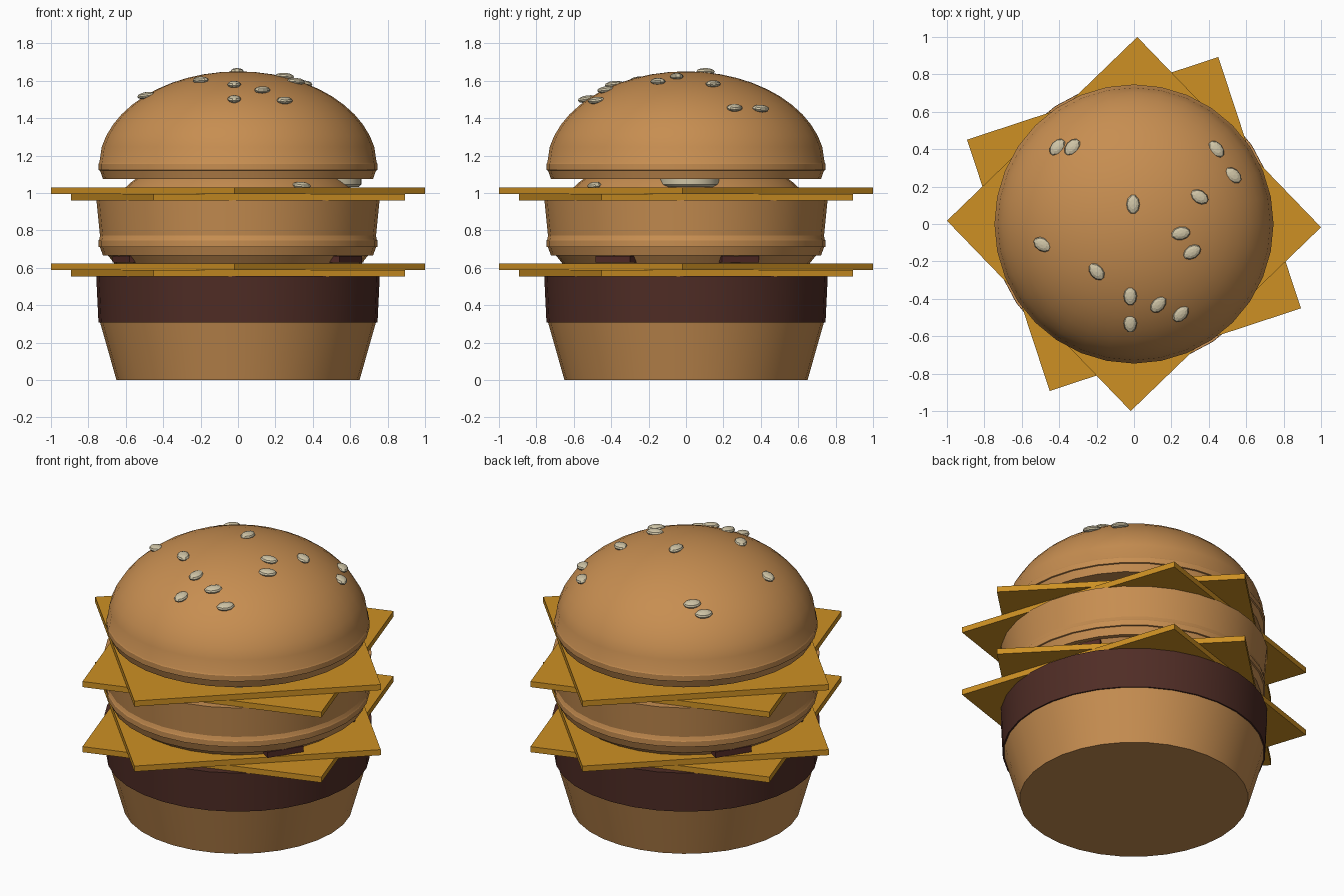
import bpy, bmesh, math
from mathutils import Vector, Matrix

cube = bpy.data.objects.get("Cube")
if cube:
    bpy.data.objects.remove(cube, do_unlink=True)


def material(name, rgb):
    m = bpy.data.materials.new(name)
    m.use_nodes = True
    m.diffuse_color = (*rgb, 1)
    bsdf = m.node_tree.nodes["Principled BSDF"]
    bsdf.inputs["Base Color"].default_value = (*rgb, 1)
    bsdf.inputs["Roughness"].default_value = 0.7
    return m


BUN = material("toasted bun", (0.57, 0.27, 0.082))
CHEESE = material("cheese yellow", (0.61, 0.28, 0.017))
MEAT = material("grilled meat", (0.080, 0.026, 0.019))
BACON = material("bacon red", (0.085, 0.024, 0.020))
SEED = material("sesame cream", (0.62, 0.55, 0.38))


def finish(bm, name, mat, smooth=True):
    bmesh.ops.recalc_face_normals(bm, faces=bm.faces)
    mesh = bpy.data.meshes.new(name)
    bm.to_mesh(mesh)
    bm.free()
    mesh.materials.append(mat)
    ob = bpy.data.objects.new(name, mesh)
    bpy.context.collection.objects.link(ob)
    if smooth:
        bpy.ops.object.select_all(action="DESELECT")
        ob.select_set(True)
        bpy.context.view_layer.objects.active = ob
        bpy.ops.object.shade_smooth_by_angle(angle=math.radians(30))
    return ob


def lathe(name, profile, mat, segments=32, centre=(0, 0)):
    """Turn a (radius, height) profile around a vertical axis; open ends are capped."""
    bm = bmesh.new()
    rings = []
    for r, z in profile:
        count = 1 if r == 0 else segments
        rings.append([bm.verts.new((centre[0] + r * math.cos(math.tau * i / segments),
                                    centre[1] + r * math.sin(math.tau * i / segments), z))
                      for i in range(count)])
    for a, b in zip(rings, rings[1:]):
        for i in range(segments):
            j = (i + 1) % segments
            if len(b) == 1:
                bm.faces.new((a[i], a[j], b[0]))
            else:
                bm.faces.new((a[i], a[j], b[j], b[i]))
    for ring in (rings[0], rings[-1]):
        if len(ring) > 1:
            bm.faces.new(ring)
    return finish(bm, name, mat)


def slab(name, size, z, angle, mat):
    """Flat box centred on the axis, turned by an angle in degrees."""
    bm = bmesh.new()
    bmesh.ops.create_cube(bm, size=1)
    bm.transform(Matrix.Translation((0, 0, z)) @ Matrix.Rotation(math.radians(angle), 4, "Z")
                 @ Matrix.Diagonal((*size, 1)))
    return finish(bm, name, mat, smooth=False)


DOME_R, DOME_H, DOME_Z = 0.745, 0.51, 1.14


def crown(name, dz):
    """Domed bun with a stepped rim."""
    prof = [(0.722, 1.075), (0.738, 1.12), (0.746, 1.122), (0.746, 1.155), (0.741, 1.163)]
    for i in range(1, 13):
        t = math.radians(5 + 85 * i / 12)
        prof.append((0 if i == 12 else DOME_R * math.cos(t), DOME_Z + DOME_H * math.sin(t)))
    return lathe(name, [(r, z + dz) for r, z in prof], BUN)


def seed(name, x, y, angle, dz=0.0):
    """Small oval seed resting on the dome, leaning slightly with its slope."""
    z = DOME_Z + DOME_H * math.sqrt(1 - (x * x + y * y) / DOME_R ** 2)
    normal = Vector((x / DOME_R ** 2, y / DOME_R ** 2, (z - DOME_Z) / DOME_H ** 2)).normalized()
    lean = Vector((0, 0, 1)).lerp(normal, 0.3)
    bm = bmesh.new()
    bmesh.ops.create_uvsphere(bm, u_segments=10, v_segments=6, radius=1)
    bm.transform(Matrix.Translation((x, y, z + dz + 0.004))
                 @ Vector((0, 0, 1)).rotation_difference(lean).to_matrix().to_4x4()
                 @ Matrix.Rotation(math.radians(angle), 4, "Z")
                 @ Matrix.Diagonal((0.052, 0.036, 0.019, 1)))
    return finish(bm, name, SEED, smooth=False)


# Lower bun and patty
lathe("bottom_bun", [(0.65, 0), (0.738, 0.31)], BUN)
lathe("patty", [(0.746, 0.308), (0.758, 0.555)], MEAT)

# Two pairs of crossed cheese slices
side = math.sqrt(2)
for level, z in (("lower", 0.553), ("upper", 0.96)):
    slab(level + "_cheese_under", (side, side, 0.035), z + 0.0175, 18.2, CHEESE)
    slab(level + "_cheese_over", (side, side, 0.035), z + 0.0525, 44, CHEESE)

# Bacon strips whose ends poke out below the middle bun
slab("bacon_strip_a", (1.44, 0.22, 0.036), 0.645, -33, BACON)
slab("bacon_strip_b", (1.38, 0.22, 0.036), 0.645, 25, BACON)

# Middle bun: foot, wall, and a domed bun inside it
lathe("middle_bun_foot", [(0.66, 0.622), (0.70, 0.672)], BUN)
lathe("middle_bun_wall", [(0.735, 0.74), (0.757, 0.962)], BUN)
crown("middle_bun", -0.41)
seed("middle_bun_seed", 0.34, -0.49, 20, -0.41)

# Onion round peeking out under the top bun
lathe("onion_slice", [(0.145, 1.032), (0.16, 1.045), (0.16, 1.085)], SEED, 24, (0.5, 0.02))

# Top bun with sesame seeds: x, y, heading
crown("top_bun", 0)
seeds = [(-0.41, 0.41, 50), (-0.33, 0.41, 50), (0.44, 0.40, -50), (0.53, 0.26, -40),
         (0.35, 0.145, -30), (-0.005, 0.105, 90), (0.25, -0.05, 10), (0.31, -0.15, 30),
         (-0.49, -0.11, -30), (-0.20, -0.255, -50), (-0.02, -0.385, 90),
         (-0.02, -0.53, 90), (0.13, -0.43, 50), (0.25, -0.48, 50)]
for i, (x, y, a) in enumerate(seeds, 1):
    seed(f"sesame_seed_{i}", x, y, a)
